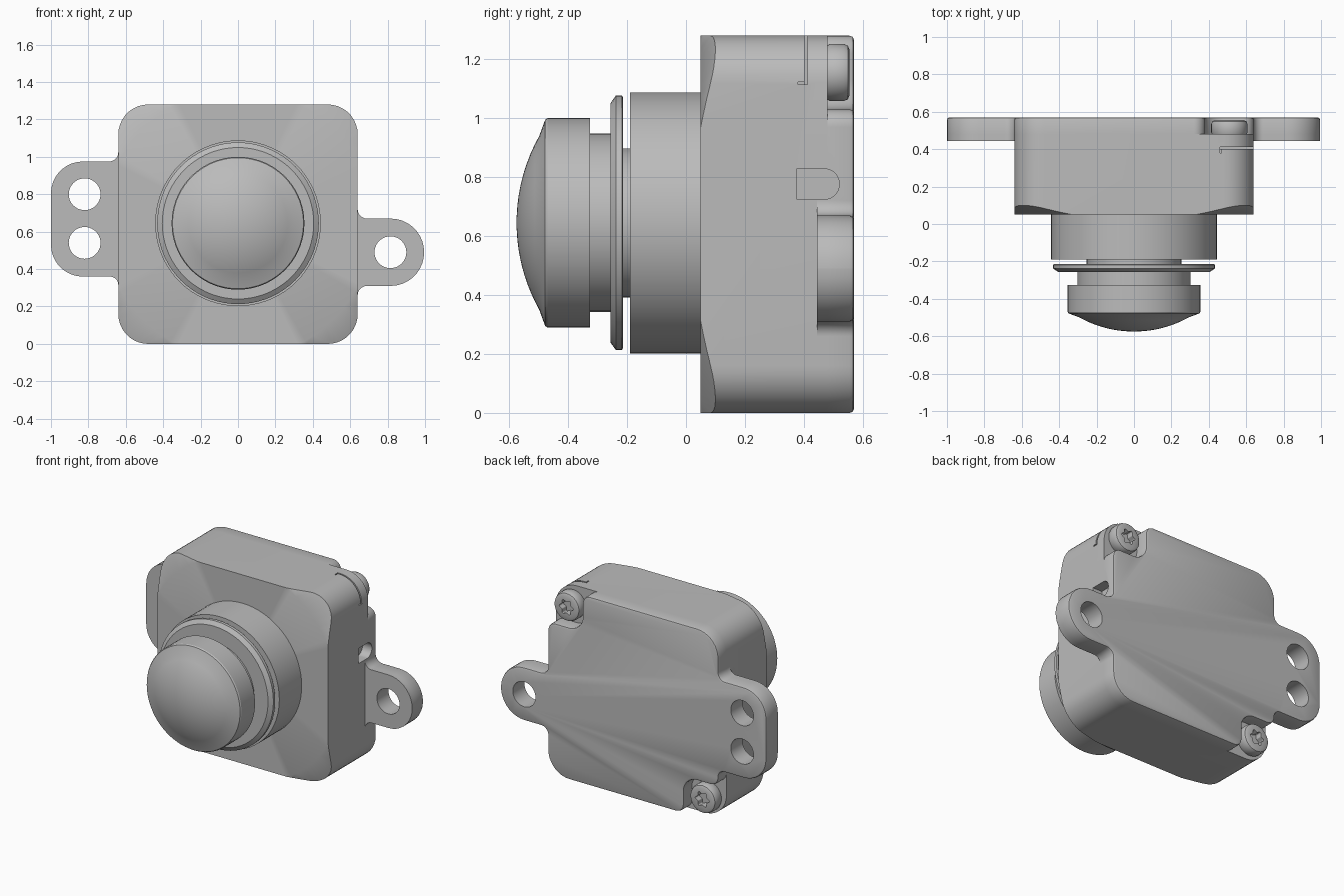
import bpy, bmesh, math
from mathutils import Vector, Matrix

old = bpy.data.objects.get("Cube")
if old:
    bpy.data.objects.remove(old, do_unlink=True)

grey = bpy.data.materials.new("plain_grey")
grey.use_nodes = True
COLOR = (0.5, 0.5, 0.5, 1)
grey.diffuse_color = COLOR
grey.node_tree.nodes["Principled BSDF"].inputs["Base Color"].default_value = COLOR


def finish(name, bm):
    bmesh.ops.remove_doubles(bm, verts=bm.verts, dist=1e-5)
    bmesh.ops.recalc_face_normals(bm, faces=bm.faces)
    mesh = bpy.data.meshes.new(name)
    bm.to_mesh(mesh)
    bm.free()
    mesh.materials.append(grey)
    obj = bpy.data.objects.new(name, mesh)
    bpy.context.collection.objects.link(obj)
    return obj


def activate(obj, others=()):
    bpy.ops.object.select_all(action='DESELECT')
    for o in (obj, *others):
        o.select_set(True)
    bpy.context.view_layer.objects.active = obj


def smooth(obj):
    activate(obj)
    bpy.ops.object.shade_smooth_by_angle(angle=math.radians(28))


def fillet(corners, steps=9):
    """Round every (x, z, radius) corner of a counterclockwise polygon."""
    out = []
    for i, (x, z, r) in enumerate(corners):
        p = Vector((x, z))
        if r == 0:
            out.append(p)
            continue
        a = (Vector(corners[i - 1][:2]) - p).normalized()
        b = (Vector(corners[(i + 1) % len(corners)][:2]) - p).normalized()
        half = a.angle(b) / 2
        centre = p + (a + b).normalized() * r / math.sin(half)
        start = p + a * r / math.tan(half) - centre
        end = p + b * r / math.tan(half) - centre
        sweep = start.angle_signed(end)
        for k in range(steps + 1):
            out.append(centre + Matrix.Rotation(-sweep * k / steps, 2) @ start)
    return out


def slab(name, pts, rings):
    """Extrude an x-z outline along y; each ring is (y, inset)."""
    bm = bmesh.new()
    n = len(pts)
    loops = []
    for y, inset in rings:
        loop = []
        for i, p in enumerate(pts):
            t = (p - pts[i - 1]).normalized() + (pts[(i + 1) % n] - p).normalized()
            t.normalize()
            q = p - Vector((t.y, -t.x)) * inset
            loop.append(bm.verts.new((q.x, y, q.y)))
        loops.append(loop)
    for a, b in zip(loops, loops[1:]):
        for i in range(n):
            bm.faces.new((a[i - 1], a[i], b[i], b[i - 1]))
    bm.faces.new(loops[0])
    bm.faces.new(loops[-1])
    return finish(name, bm)


def lathe(name, profile, cx, cz, segments=72):
    """Turn an (r, y) profile around a y-parallel axis."""
    bm = bmesh.new()
    verts = [bm.verts.new((cx + r, y, cz)) for r, y in profile]
    edges = [bm.edges.new(pair) for pair in zip(verts, verts[1:])]
    bmesh.ops.spin(bm, geom=verts + edges, cent=(cx, 0, cz), axis=(0, 1, 0),
                   angle=math.tau, steps=segments, use_merge=True)
    return finish(name, bm)


def box(name, lo, hi):
    pts = [Vector(p) for p in ((lo[0], lo[2]), (hi[0], lo[2]), (hi[0], hi[2]), (lo[0], hi[2]))]
    return slab(name, pts, [(lo[1], 0), (hi[1], 0)])


def cut(targets, cutter, operation='DIFFERENCE'):
    for obj in targets:
        mod = obj.modifiers.new("cut", 'BOOLEAN')
        mod.operation = operation
        mod.solver = 'EXACT'
        mod.object = cutter
        activate(obj)
        bpy.ops.object.modifier_apply(modifier=mod.name)
    bpy.data.objects.remove(cutter, do_unlink=True)


# Housing outlines: plain square, then ears added, then screw notches added
W, H = 0.64, 1.28
right_ear = [(W, .31, .05), (.995, .31, .179), (.995, .67, .179), (W, .67, .05)]
left_ear = [(-W, .975, .05), (-1, .975, .17), (-1, .36, .17), (-W, .36, .045)]
top_notch = [(W, 1.03, .06), (.38, 1.03, .1), (.38, H, .06)]
low_notch = [(-W, .25, .06), (-.38, .25, .1), (-.38, 0, .06)]
bl, br, tr, tl = (-W, 0, .16), (W, 0, .16), (W, H, .16), (-W, H, .16)

housing = slab("housing", fillet([bl, br, tr, tl]), [(.05, 0), (.445, 0)])
ears = slab("ears", fillet([bl, br, *right_ear, tr, tl, *left_ear]),
            [(.445, 0), (.48, 0)])
back = slab("back", fillet([br, *right_ear, *top_notch, tl, *left_ear, *low_notch]),
            [(.48, 0), (.555, 0), (.566, .004), (.57, .014)])

# Conical trim of the four front corners
cone = lathe("cone_trim", [(0, .05), (.72, .05), (.96, .15), (.96, .6), (0, .6)], 0, .64, 96)
cut([housing], cone, 'INTERSECT')

# Mounting holes
for x, z in ((.815, .49), (-.82, .8), (-.82, .54)):
    hole = lathe("hole", [(0, .4), (.085, .4), (.085, .6), (0, .6)], x, z, 40)
    cut([ears, back], hole)

# Rounded pocket in the left side
pocket = slab("pocket", fillet([(.375, .725, 0), (.52, .725, .05), (.52, .828, .05), (.375, .828, 0)]),
              [(-.7, 0), (-.57, 0)])
pocket.data.transform(Matrix.Rotation(math.radians(90), 4, 'Z'))
cut([housing, ears, back], pocket)

# Thin slit around the upper left corner, with a short hook at each end
for lo, hi in (((.46, .402, 1.115), (.7, .412, 1.3)),
               ((.62, .38, 1.115), (.7, .405, 1.123)),
               ((.46, .38, 1.26), (.468, .405, 1.3))):
    cut([housing], box("slit", lo, hi))

activate(housing, (ears, back))
bpy.ops.object.join()
smooth(housing)

# Lens barrel, flange and domed head turned on one axis
SAG, DOME_R, TIP = .077, .295, -.575
ball = (DOME_R ** 2 + SAG ** 2) / (2 * SAG)
dome = []
for k in range(11):
    r = DOME_R * (1 - k / 10)
    dome.append((r, TIP + ball - math.sqrt(ball ** 2 - r * r)))
parts = {
    "barrel": [(0, .06), (.443, .06), (.443, -.19), (0, -.19)],
    "inner_neck": [(0, -.18), (.253, -.18), (.253, -.22), (0, -.22)],
    "flange": [(0, -.213), (.425, -.213), (.432, -.218), (.432, -.238),
               (.405, -.257), (0, -.257)],
    "head_neck": [(0, -.25), (.303, -.25), (.303, -.33), (0, -.33)],
    "domed_head": [(0, -.325), (.355, -.325), (.355, -.47), (.35, -.478)] + dome,
}
for name, profile in parts.items():
    smooth(lathe(name, profile, 0, .645))

# Two screws with six-lobed sockets
for name, x, z in (("top_screw", .51, 1.155), ("bottom_screw", -.51, .125)):
    screw = lathe(name, [(0, .47), (.088, .47), (.097, .49), (.097, .535), (.091, .549),
                         (.078, .555), (0, .555)], x, z, 48)
    star = []
    for k in range(12):
        r = .06 if k % 2 == 0 else .036
        a = math.tau * k / 12
        star.append((x + r * math.cos(a), z + r * math.sin(a), .008))
    cut([screw], slab("socket", fillet(star, 4), [(.51, 0), (.6, 0)]))
    smooth(screw)
